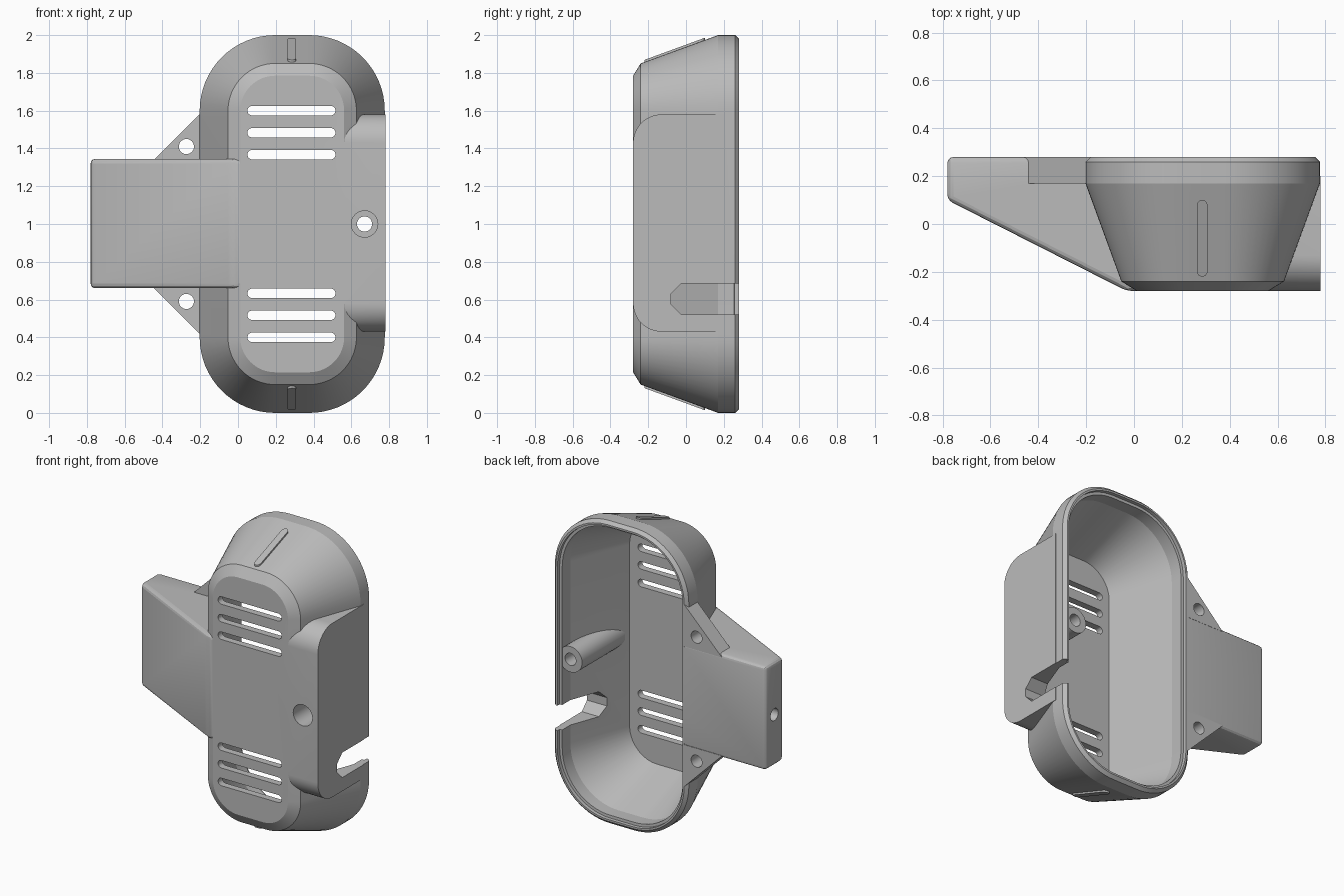
import bpy, bmesh, math

if "Cube" in bpy.data.objects:
    bpy.data.objects.remove(bpy.data.objects["Cube"], do_unlink=True)

CX, CZ = 0.287, 1.0        # centre of the hollow body
BACK, FRONT = 0.28, -0.28

grey = bpy.data.materials.new("plain grey")
grey.use_nodes = True
grey.diffuse_color = (0.5, 0.5, 0.5, 1)
grey.node_tree.nodes["Principled BSDF"].inputs["Base Color"].default_value = (0.5, 0.5, 0.5, 1)


def rounded(cu, cv, hu, hv, r, n=16):
    """Rounded rectangle outline: corner centres at +-hu, +-hv with radius r."""
    pts = []
    for q, (su, sv) in enumerate(((1, 1), (-1, 1), (-1, -1), (1, -1))):
        for i in range(n + 1):
            a = (q + i / n) * math.pi / 2
            pts.append((cu + su * hu + r * math.cos(a), cv + sv * hv + r * math.sin(a)))
    return pts


def loft(name, rings, bevel=0):
    """Closed solid skinned through equal-length rings."""
    bm = bmesh.new()
    rows = [[bm.verts.new(p) for p in ring] for ring in rings]
    n = len(rows[0])
    for a, b in zip(rows, rows[1:]):
        for i in range(n):
            j = (i + 1) % n
            bm.faces.new((a[i], a[j], b[j], b[i]))
    bm.faces.new(rows[0])
    bm.faces.new(rows[-1])
    bmesh.ops.remove_doubles(bm, verts=bm.verts, dist=1e-5)
    bmesh.ops.recalc_face_normals(bm, faces=bm.faces)
    if bevel:
        bmesh.ops.bevel(bm, geom=bm.edges[:], offset=bevel, segments=3,
                        profile=0.5, affect='EDGES')
    mesh = bpy.data.meshes.new(name)
    bm.to_mesh(mesh)
    bm.free()
    mesh.materials.append(grey)
    ob = bpy.data.objects.new(name, mesh)
    bpy.context.collection.objects.link(ob)
    return ob


def prism(name, pts, axis, lo, hi, bevel=0):
    """Extrude a 2D outline along x, y or z."""
    place = {"x": lambda u, v, w: (w, u, v),
             "y": lambda u, v, w: (u, w, v),
             "z": lambda u, v, w: (u, v, w)}[axis]
    return loft(name, [[place(u, v, w) for u, v in pts] for w in (lo, hi)], bevel)


def disc(u, v, r):
    return rounded(u, v, 0, 0, r, 8)


def combine(target, tool, operation):
    """Apply a boolean and discard the tool."""
    tool.hide_render = True
    mod = target.modifiers.new("cut", 'BOOLEAN')
    mod.operation, mod.object, mod.solver = operation, tool, 'EXACT'
    bpy.context.view_layer.objects.active = target
    bpy.ops.object.modifier_apply(modifier=mod.name)
    bpy.data.objects.remove(tool, do_unlink=True)


def shell_rings(levels):
    return [[(u, y, v) for u, v in rounded(CX, CZ, 0.09, 0.6, r)] for y, r in levels]


# Tapered outer body
body = loft("housing", shell_rings(
    [(FRONT, 0.185), (-0.24, 0.25), (0.17, 0.4), (0.26, 0.4), (BACK, 0.38)]))

# Wedge-shaped side arm
arm = [(-0.78, BACK), (-0.78, 0.1), (-0.03, FRONT), (0.06, FRONT), (0.06, BACK)]
combine(body, prism("side_arm", arm, "z", 0.66, 1.345, 0.025), 'UNION')

# Side block with rounded front corners
R = 0.15
block = [(0.2, 0.43), (0.2, 1.58)]
for cz, start in ((1.58 - R, 90), (0.43 + R, 180)):
    for i in range(13):
        a = math.radians(start + i * 7.5)
        block.append((FRONT + R + R * math.cos(a), cz + R * math.sin(a)))
combine(body, prism("side_block", block, "x", 0.45, 0.78), 'UNION')

# Triangular mounting gussets
for s in (1, -1):
    tri = [(-0.46, CZ + s * 0.325), (-0.15, CZ + s * 0.325), (-0.15, CZ + s * 0.635)]
    combine(body, prism("gusset", tri, "y", 0.17, BACK), 'UNION')

# Hollow interior with a stepped rim
combine(body, loft("cavity", shell_rings(
    [(-0.235, 0.2), (0.17, 0.35), (0.255, 0.35), (0.256, 0.368), (0.4, 0.368)])), 'DIFFERENCE')

# Screw post and its stepped hole
combine(body, prism("screw_post", disc(0.67, CZ, 0.085), "y", -0.2, 0.25), 'UNION')
combine(body, prism("screw_hole", disc(0.67, CZ, 0.04), "y", -0.4, 0.4), 'DIFFERENCE')
combine(body, prism("screw_recess", disc(0.67, CZ, 0.07), "y", -0.4, 0.12), 'DIFFERENCE')

# Gusset holes and vent slots, mirrored top to bottom
for s in (1, -1):
    combine(body, prism("mount_hole", disc(-0.273, CZ + s * 0.41, 0.04), "y", -0.4, 0.4),
            'DIFFERENCE')
    for dz in (0.367, 0.483, 0.6):
        slot = rounded(0.283, CZ + s * dz, 0.208, 0, 0.025, 6)
        combine(body, prism("vent_slot", slot, "y", -0.4, -0.15), 'DIFFERENCE')

# Blind hole in the arm end
combine(body, prism("arm_hole", disc(0.19, CZ, 0.04), "x", -0.9, -0.4), 'DIFFERENCE')

# Cable notch with chamfered end
notch = [(0.4, 0.52), (-0.025, 0.52), (-0.08, 0.575), (-0.08, 0.63),
         (-0.025, 0.685), (0.4, 0.685)]
combine(body, prism("cable_notch", notch, "x", 0.45, 0.9), 'DIFFERENCE')

# Raised ribs on the sloping ends
for s, label in ((1, "top_rib"), (-1, "bottom_rib")):
    outline = rounded(0.285, -0.06, 0, 0.138, 0.022, 6)
    rings = [[(x, y, CZ + s * (0.974 + 0.366 * (y - 0.1) + h)) for x, y in outline]
             for h in (-0.02, 0.012)]
    combine(body, loft(label, rings), 'UNION')

# Smooth curved walls, keep crisp edges
bpy.ops.object.select_all(action='DESELECT')
body.select_set(True)
bpy.context.view_layer.objects.active = body
bpy.ops.object.shade_smooth_by_angle(angle=math.radians(15))
